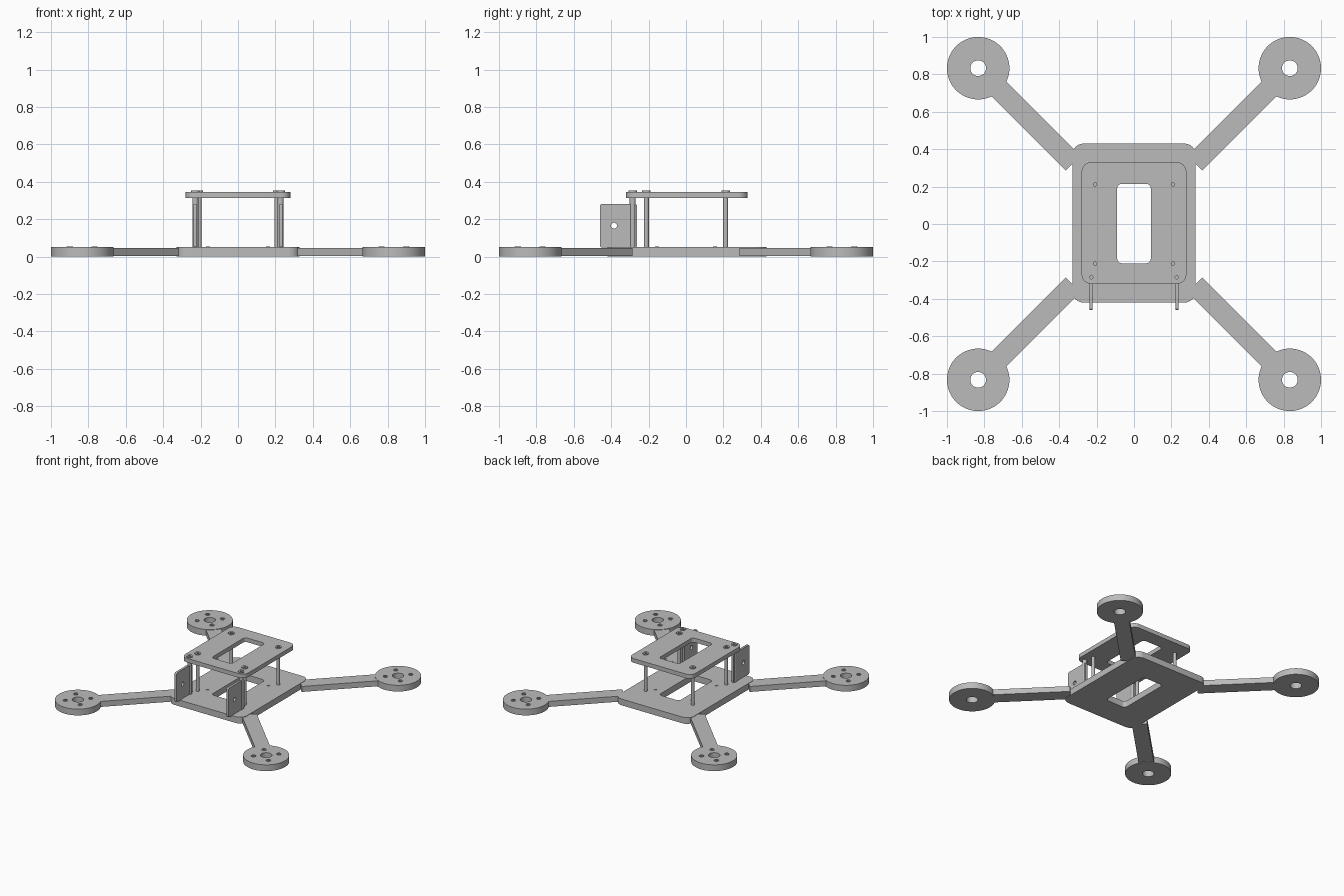
import bpy, bmesh, math

cube = bpy.data.objects.get("Cube")
if cube:
    bpy.data.objects.remove(cube, do_unlink=True)

grey = bpy.data.materials.new("plain grey")
grey.use_nodes = True
COLOUR = (0.50, 0.50, 0.50, 1)
grey.diffuse_color = COLOUR
grey.node_tree.nodes["Principled BSDF"].inputs["Base Color"].default_value = COLOUR


def circle(cx, cy, r, n=32):
    return [(cx + r * math.cos(2 * math.pi * i / n),
             cy + r * math.sin(2 * math.pi * i / n)) for i in range(n)]


def rounded(x0, y0, x1, y1, r, n=6):
    """Rectangle outline with rounded corners."""
    corners = [(x1 - r, y1 - r), (x0 + r, y1 - r), (x0 + r, y0 + r), (x1 - r, y0 + r)]
    return [(cx + r * math.cos(math.pi / 2 * (k + i / n)),
             cy + r * math.sin(math.pi / 2 * (k + i / n)))
            for k, (cx, cy) in enumerate(corners) for i in range(n + 1)]


def slab(name, outlines, z0, z1, loc=(0, 0, 0), rot=(0, 0, 0)):
    """Flat part: the first outline is solid, the others are holes in it."""
    curve = bpy.data.curves.new(name, 'CURVE')
    curve.dimensions = '2D'
    curve.fill_mode = 'BOTH'
    curve.extrude = (z1 - z0) / 2
    for pts in outlines:
        spline = curve.splines.new('POLY')
        spline.points.add(len(pts) - 1)
        for p, (x, y) in zip(spline.points, pts):
            p.co = (x, y, 0, 1)
        spline.use_cyclic_u = True
    helper = bpy.data.objects.new(name, curve)
    mesh = bpy.data.meshes.new_from_object(helper)
    bpy.data.objects.remove(helper)
    bm = bmesh.new()
    bm.from_mesh(mesh)
    bmesh.ops.translate(bm, verts=bm.verts, vec=(0, 0, (z0 + z1) / 2))
    bmesh.ops.remove_doubles(bm, verts=bm.verts, dist=0.0002)
    bmesh.ops.recalc_face_normals(bm, faces=bm.faces)
    bm.to_mesh(mesh)
    bm.free()
    mesh.materials.clear()
    mesh.materials.append(grey)
    ob = bpy.data.objects.new(name, mesh)
    bpy.context.collection.objects.link(ob)
    ob.location, ob.rotation_euler = loc, rot
    bpy.ops.object.select_all(action='DESELECT')
    ob.select_set(True)
    bpy.context.view_layer.objects.active = ob
    bpy.ops.object.shade_smooth_by_angle(angle=math.radians(35))
    return ob


SIGNS = [(1, 1), (-1, 1), (-1, -1), (1, -1)]
window = rounded(-0.09, -0.21, 0.09, 0.215, 0.025)

# Body plates
slab("base_plate", [rounded(-0.33, -0.42, 0.33, 0.43, 0.06), window], 0, 0.05)
post_spots = [(sx * 0.208, sy * 0.212) for sx, sy in SIGNS]
front_spots = [(sx * 0.228, -0.285) for sx in (-1, 1)]
slab("top_plate",
     [rounded(-0.28, -0.32, 0.28, 0.33, 0.05), window]
     + [circle(x, y, 0.009, 12) for x, y in post_spots + front_spots], 0.312, 0.345)

# Diagonal arms and motor mounts
for sx, sy in SIGNS:
    angle = math.atan2(sy, sx)
    tag = ("back" if sy > 0 else "front") + ("_left" if sx > 0 else "_right")
    slab("arm_" + tag, [[(0.46, -0.056), (1.04, -0.056), (1.04, 0.056), (0.46, 0.056)]],
         0.003, 0.047, rot=(0, 0, angle))
    slab("motor_mount_" + tag, [circle(0, 0, 0.167, 64), circle(0, 0, 0.042)],
         0, 0.05, (sx * 0.833, sy * 0.833, 0))
    for i, (bx, by) in enumerate(SIGNS):
        slab(f"mount_screw_{tag}_{i}",
             [circle(0, 0, 0.017, 16), circle(0, 0, 0.009, 12)], 0.045, 0.055,
             (sx * 0.833 + bx * 0.066, sy * 0.833 + by * 0.066, 0))
    # Board screws on the base
    slab("board_screw_" + tag, [circle(0, 0, 0.011, 16)], 0.045, 0.054,
         (sx * 0.16, sy * 0.155, 0))

# Standoff posts with screw heads
for i, (x, y) in enumerate(post_spots + front_spots):
    slab(f"post_{i}", [circle(0, 0, 0.013 if i < 4 else 0.016, 20)], 0.04, 0.325, (x, y, 0))
    slab(f"post_screw_head_{i}", [circle(0, 0, 0.022, 24), circle(0, 0, 0.01, 12)],
         0.34, 0.353, (x, y, 0))

# Upright camera side plates at the front
for side, sx in (("left", 1), ("right", -1)):
    slab("camera_plate_" + side,
         [rounded(-0.46, 0.048, -0.262, 0.282, 0.012), circle(-0.385, 0.165, 0.016, 20)],
         -0.009, 0.009, (sx * 0.23, 0, 0), (math.pi / 2, 0, math.pi / 2))
